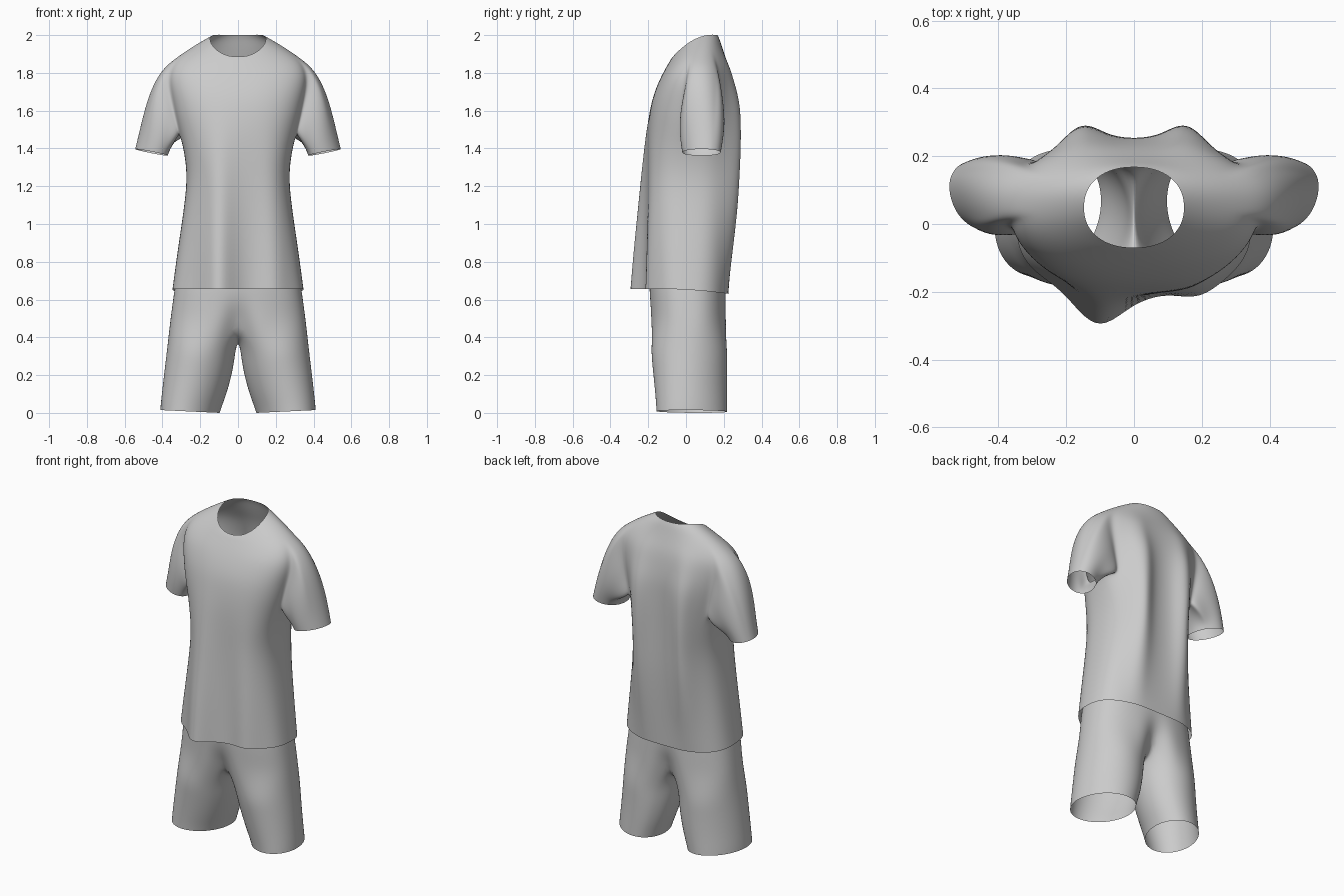
import bpy, bmesh
from math import sin, cos, pi, exp, atan2, copysign, radians
from mathutils import Vector

cube = bpy.data.objects.get("Cube")
if cube:
    bpy.data.objects.remove(cube)

cloth = bpy.data.materials.new("grey cloth")
cloth.use_nodes = True
GREY = (0.6, 0.6, 0.6, 1)
cloth.diffuse_color = GREY
cloth.node_tree.nodes["Principled BSDF"].inputs["Base Color"].default_value = GREY


def soft(v, power):
    """Turn a sine or cosine into a slightly squared-off one."""
    return copysign(abs(v) ** power, v)


def bump(x, centre, width):
    return exp(-((x - centre) / width) ** 2)


def bridge(bm, a, b, closed=True):
    n = len(a)
    for i in range(n if closed else n - 1):
        k = (i + 1) % n
        bm.faces.new((a[i], a[k], b[k], b[i]))


def finish(bm, name, mirrored=False):
    loose = [v for v in bm.verts if not v.link_faces]
    bmesh.ops.delete(bm, geom=loose, context='VERTS')
    bmesh.ops.recalc_face_normals(bm, faces=bm.faces)
    for f in bm.faces:
        f.smooth = True
    mesh = bpy.data.meshes.new(name)
    bm.to_mesh(mesh)
    bm.free()
    mesh.materials.append(cloth)
    obj = bpy.data.objects.new(name, mesh)
    bpy.context.collection.objects.link(obj)
    if mirrored:
        obj.modifiers.new("mirror", 'MIRROR')
    sub = obj.modifiers.new("smooth", 'SUBSURF')
    sub.levels = sub.render_levels = 2


# Shirt torso: front z, side z, back z, half width, front y, back y,
# front fold depth, back fold depth
TORSO = [
    (.655, .652, .63, .348, -.205, .225, .108, .005),
    (.78, .78, .77, .331, -.205, .23, .095, .018),
    (.92, .92, .92, .311, -.205, .237, .08, .035),
    (1.10, 1.10, 1.10, .284, -.205, .245, .058, .052),
    (1.25, 1.25, 1.25, .269, -.205, .247, .042, .06),
    (1.38, 1.38, 1.38, .284, -.205, .248, .026, .065),
    (1.48, 1.48, 1.48, .31, -.203, .25, .014, .065),
    (1.57, 1.57, 1.57, .333, -.195, .25, .005, .062),
    (1.66, 1.66, 1.66, .352, -.18, .25, 0, .05),
    (1.735, 1.74, 1.75, .368, -.153, .24, 0, .03),
    (1.79, 1.81, 1.83, .365, -.127, .227, 0, .015),
    (1.83, 1.872, 1.89, .335, -.105, .207, 0, .005),
    (1.855, 1.92, 1.94, .262, -.09, .19, 0, 0),
    (1.872, 1.955, 1.978, .197, -.08, .178, 0, 0),
    (1.885, 1.98, 2.0, .148, -.07, .168, 0, 0),
]
N = 40
ARM_LOW, ARM_TOP = 6, 11      # torso rows spanned by the armholes
ARM_FRONT, ARM_BACK = -1, 4   # torso columns spanned by the armholes

bm = bmesh.new()
rings = []
for r, (zf, zs, zb, hw, yf, yb, fold, blade) in enumerate(TORSO):
    power = .75 if r < ARM_LOW else .8 if r < ARM_TOP else .9
    ring = []
    for i in range(N):
        a = 2 * pi * i / N
        s = soft(sin(a), power)
        x = hw * soft(cos(a), power)
        y = (yf + yb) / 2 + s * (yb - yf) / 2
        if s < -.3:
            y -= fold * (bump(x, -.1, .085) + .25 * bump(x, .19, .07))
        elif s > .3:
            y += blade * (bump(x, -.155, .065) + bump(x, .155, .065))
        z = zs + (zb - zf) / 2 * s + ((zf + zb) / 2 - zs) * s * s
        ring.append(bm.verts.new((x, y, z)))
    rings.append(ring)

holes = set()
for j in range(ARM_FRONT, ARM_BACK):
    holes |= {j % N, (N // 2 - j - 1) % N}
for r in range(len(rings) - 1):
    for i in range(N):
        if ARM_LOW <= r < ARM_TOP and i in holes:
            continue
        k = (i + 1) % N
        bm.faces.new((rings[r][i], rings[r][k], rings[r + 1][k], rings[r + 1][i]))

# Sleeves: sweep each armhole edge out and down to an oval cuff
path = [(ARM_LOW, j) for j in range(ARM_FRONT, ARM_BACK + 1)]
path += [(r, ARM_BACK) for r in range(ARM_LOW + 1, ARM_TOP + 1)]
path += [(ARM_TOP, j) for j in range(ARM_BACK - 1, ARM_FRONT - 1, -1)]
path += [(r, ARM_FRONT) for r in range(ARM_TOP - 1, ARM_LOW, -1)]
STEPS = 7
for side in (1, -1):
    edge = [rings[r][j % N if side > 0 else (N // 2 - j) % N] for r, j in path]
    sweeps = []
    for v in edge:
        p0 = v.co.copy()
        a = atan2((p0.y - .075) / .1, (p0.z - 1.675) / .195)
        c, s = cos(a), sin(a)
        p3 = Vector((side * (.457 + .085 * c + .022 * s), .082 + .105 * s,
                     1.379 + .018 * c))
        reach = (p3 - p0).length
        p1 = p0 + Vector((side * (.65 + .2 * c), 0, .2 * c - .7)) * reach * (.3 + .03 * c)
        p2 = p3 - Vector((.25 * side, 0, -.97)) * reach * .33
        p1.y += .036 * s + .01
        p2.y += .02 * s
        sweeps.append((p0, p1, p2, p3))
    last = edge
    for step in range(1, STEPS + 1):
        t = step / STEPS
        u = 1 - t
        ring = [bm.verts.new(p0 * u**3 + p1 * 3*u*u*t + p2 * 3*u*t*t + p3 * t**3)
                for p0, p1, p2, p3 in sweeps]
        bridge(bm, last, ring)
        last = ring
finish(bm, "shirt")

# Shorts hips, one half: z, half width, front y, back y, centre seam dent
HIPS = [
    (1.0, .255, -.165, .20, 0),
    (.85, .285, -.18, .207, 0),
    (.70, .328, -.195, .212, 0),
    (.65, .337, -.197, .214, .005),
    (.57, .348, -.194, .217, .02),
    (.48, .36, -.192, .22, .07),
]
M = 24
bm = bmesh.new()
last = None
for z, hw, yf, yb, dent in HIPS:
    ring = []
    for i in range(M + 1):
        a = -pi / 2 + pi * i / M
        x = hw * soft(cos(a), .82) if 0 < i < M else 0
        s = soft(sin(a), .82)
        y = (yf + yb) / 2 + s * (yb - yf) / 2
        y -= copysign(dent, s) * bump(x, 0, .055)
        ring.append(bm.verts.new((x, y, z)))
    if last:
        bridge(bm, last, ring, closed=False)
    last = ring

# Crotch seam from back to front closes the leg opening
INNER = 6
front, back = last[0].co.copy(), last[-1].co.copy()
for i in range(1, INNER):
    p = back.lerp(front, i / INNER)
    p.z -= .105 * sin(pi * i / INNER)
    last.append(bm.verts.new(p))

# Leg: z, inner x, outer x, front y, forward twist of the outer side
SPREAD = radians(130)
BACK = .219
for z, xi, xo, yf, twist in [(.33, .012, .375, -.187, .05), (.24, .022, .386, -.178, .1),
                             (.12, .052, .4, -.166, .16), (.04, .082, .409, -.159, .19),
                             (0, .095, .412, -.157, .2)]:
    ring = []
    for i in range(M + INNER):
        if i <= M:
            a = -SPREAD + 2 * SPREAD * i / M
        else:
            a = SPREAD + (2 * pi - 2 * SPREAD) * (i - M) / INNER
        x = (xi + xo) / 2 + (xo - xi) / 2 * cos(a)
        y = (yf + BACK) / 2 + (BACK - yf) / 2 * sin(a - twist)
        ring.append(bm.verts.new((x, y, z + .015 * (x - xi) / (xo - xi))))
    bridge(bm, last, ring)
    last = ring
finish(bm, "shorts", mirrored=True)
